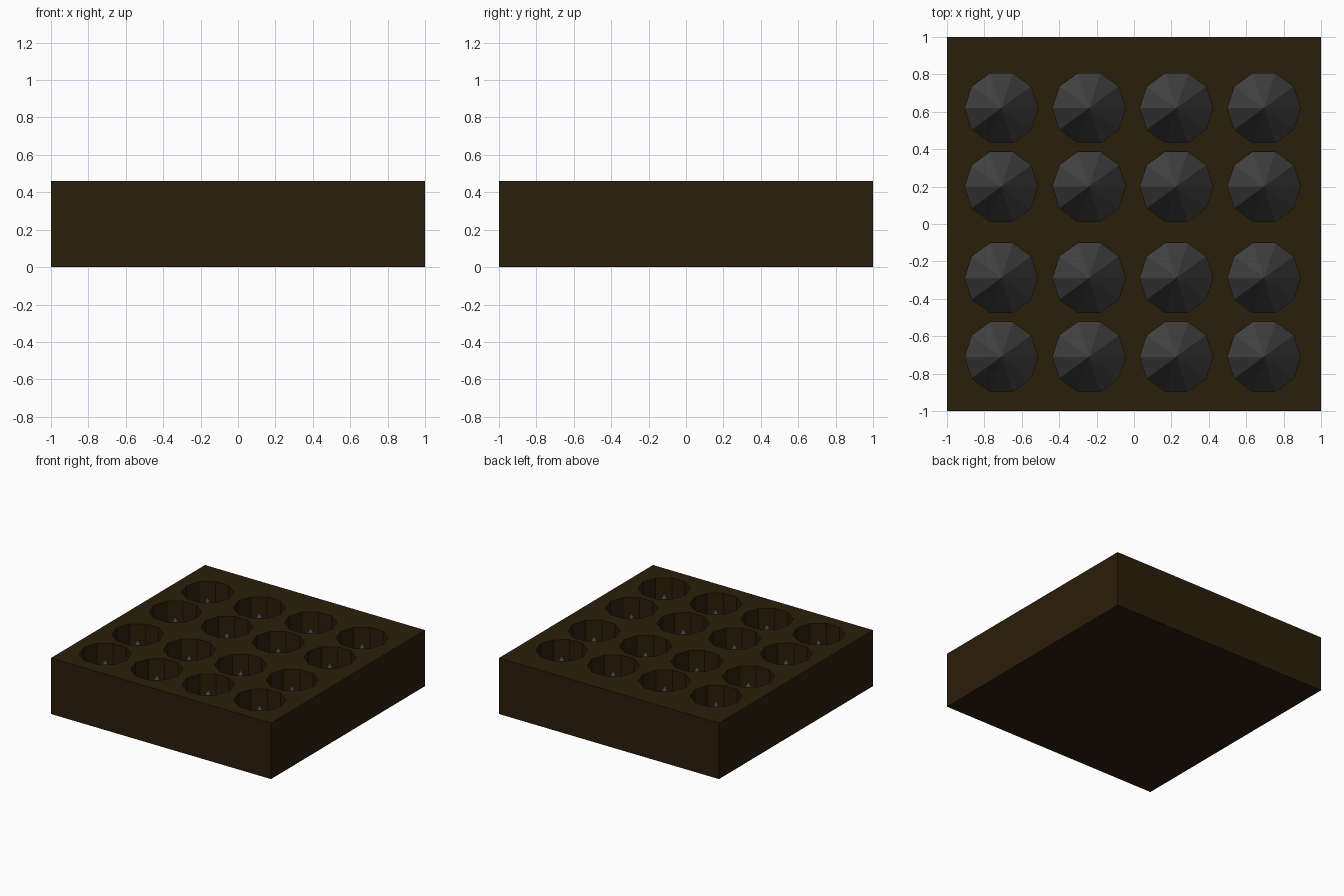
import bpy
import bmesh
from math import cos, sin, tau
from mathutils import Matrix

if "Cube" in bpy.data.objects:
    bpy.data.objects.remove(bpy.data.objects["Cube"])

HEIGHT, FLOOR, TIP = 0.46, 0.02, 0.42
RADIUS, SIDES = 0.195, 10
XS = (-0.709, -0.24, 0.227, 0.695)
YS = (-0.71, -0.288, 0.20, 0.62)


def material(name, colour):
    mat = bpy.data.materials.new(name)
    mat.diffuse_color = (*colour, 1)
    mat.use_nodes = True
    mat.node_tree.nodes["Principled BSDF"].inputs["Base Color"].default_value = mat.diffuse_color
    return mat


def add_object(name, bm, mat):
    bmesh.ops.recalc_face_normals(bm, faces=bm.faces)
    mesh = bpy.data.meshes.new(name)
    bm.to_mesh(mesh)
    bm.free()
    mesh.materials.append(mat)
    ob = bpy.data.objects.new(name, mesh)
    bpy.context.collection.objects.link(ob)
    return ob


def ring(bm, x, y, z):
    # ten-sided ring with one corner on the +x side
    return [bm.verts.new((x + RADIUS * cos(tau * i / SIDES),
                          y + RADIUS * sin(tau * i / SIDES), z))
            for i in range(SIDES)]


def grid(name, z0, z1, pointed, mat):
    # a cone or prism at every grid position
    bm = bmesh.new()
    for x in XS:
        for y in YS:
            low = ring(bm, x, y, z0)
            bm.faces.new(low[::-1])
            if pointed:
                tip = bm.verts.new((x, y, z1))
                for i in range(SIDES):
                    bm.faces.new((low[i - 1], low[i], tip))
            else:
                high = ring(bm, x, y, z1)
                bm.faces.new(high)
                for i in range(SIDES):
                    bm.faces.new((low[i - 1], low[i], high[i], high[i - 1]))
    return add_object(name, bm, mat)


brown = material("dark_brown", (0.024, 0.013, 0.003))
grey = material("dark_grey", (0.06, 0.06, 0.06))

# solid block
bm = bmesh.new()
bmesh.ops.create_cube(bm, size=1, matrix=Matrix.Translation((0, 0, HEIGHT / 2))
                      @ Matrix.Diagonal((2, 2, HEIGHT, 1)))
block = add_object("block", bm, brown)

# ten-sided pits cut into the block
cutter = grid("pit_cutter", FLOOR, HEIGHT + 0.2, False, brown)
cutter.hide_render = True
mod = block.modifiers.new("pits", 'BOOLEAN')
mod.operation = 'DIFFERENCE'
mod.solver = 'EXACT'
mod.object = cutter
bpy.context.view_layer.objects.active = block
bpy.ops.object.modifier_apply(modifier=mod.name)
bpy.data.objects.remove(cutter)

# a spike standing in every pit
grid("spikes", FLOOR, TIP, True, grey)
